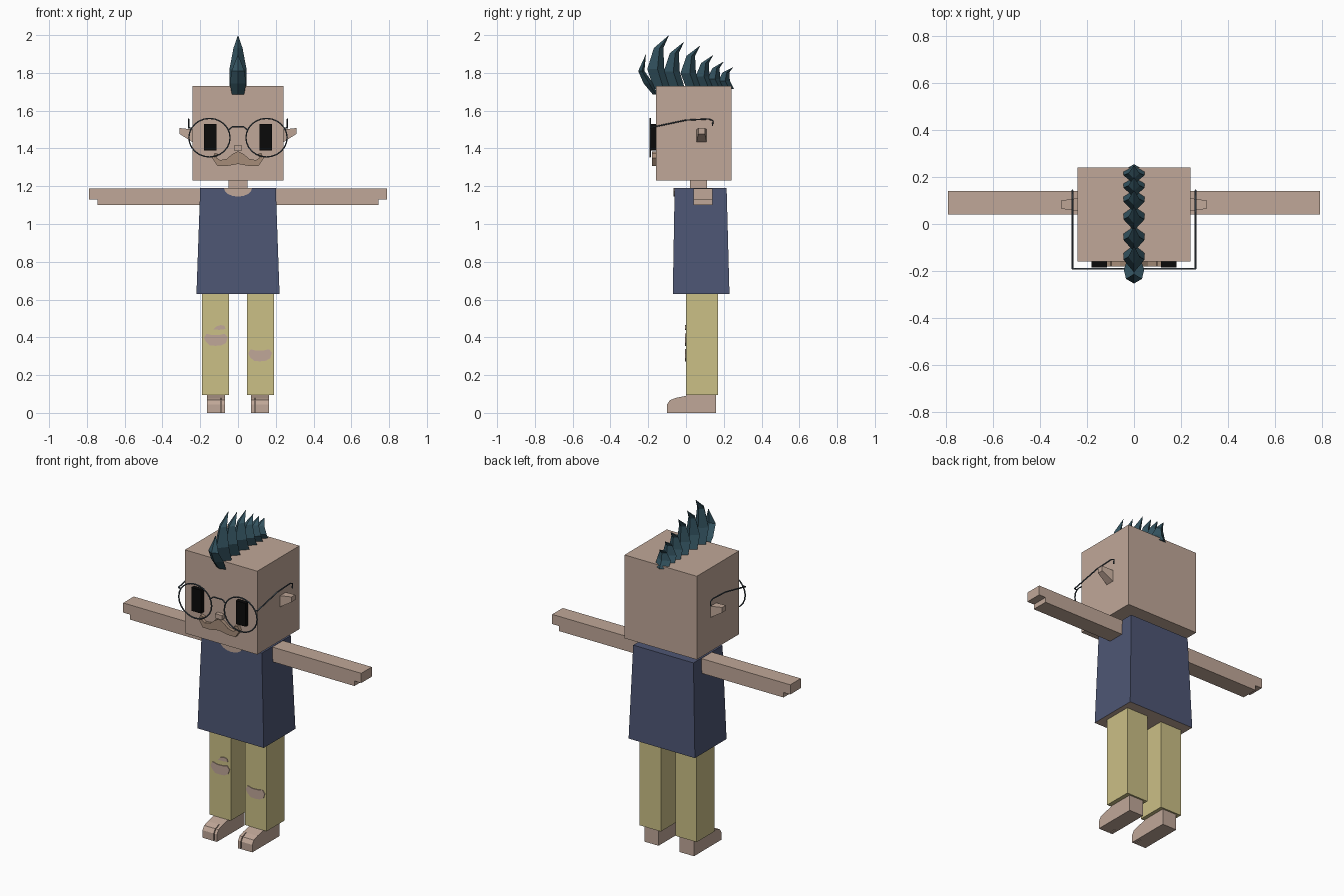
import bpy, bmesh, math

cube = bpy.data.objects.get("Cube")
if cube:
    bpy.data.objects.remove(cube, do_unlink=True)


def material(name, rgb):
    m = bpy.data.materials.new(name)
    m.use_nodes = True
    m.diffuse_color = (*rgb, 1)
    m.node_tree.nodes["Principled BSDF"].inputs["Base Color"].default_value = (*rgb, 1)
    return m


SKIN = material("skin", (0.53, 0.39, 0.315))
SHIRT = material("navy_shirt", (0.076, 0.093, 0.175))
TROUSERS = material("khaki", (0.60, 0.525, 0.24))
HAIR = material("teal_hair", (0.034, 0.088, 0.118))
BLACK = material("black", (0.003, 0.003, 0.003))
WIRE = material("grey_wire", (0.05, 0.068, 0.085))
BROWN = material("light_brown", (0.38, 0.265, 0.19))


def loft(name, rings, *mats):
    """Skin a stack of equal-length rings and cap both ends."""
    bm = bmesh.new()
    rows = [[bm.verts.new(p) for p in ring] for ring in rings]
    n = len(rows[0])
    for a, b in zip(rows, rows[1:]):
        for i in range(n):
            j = (i + 1) % n
            bm.faces.new((a[i], a[j], b[j], b[i]))
    bm.faces.new(rows[0])
    bm.faces.new(rows[-1])
    bmesh.ops.remove_doubles(bm, verts=bm.verts, dist=1e-5)
    bmesh.ops.recalc_face_normals(bm, faces=bm.faces)
    mesh = bpy.data.meshes.new(name)
    bm.to_mesh(mesh)
    bm.free()
    ob = bpy.data.objects.new(name, mesh)
    bpy.context.collection.objects.link(ob)
    for m in mats:
        mesh.materials.append(m)
    return ob


def rect(x, y, z):
    return [(x[0], y[0], z), (x[1], y[0], z), (x[1], y[1], z), (x[0], y[1], z)]


def box(name, x, y, z, mat):
    return loft(name, [rect(x, y, z[0]), rect(x, y, z[1])], mat)


def plate(name, outline, y, mat):
    """Extrude an x-z outline along y."""
    return loft(name, [[(px, d, pz) for px, pz in outline] for d in y], mat)


def slab(name, outline, x, mat):
    """Extrude a y-z outline along x."""
    return loft(name, [[(d, py, pz) for py, pz in outline] for d in x], mat)


def wire(name, points, closed=False):
    curve = bpy.data.curves.new(name, "CURVE")
    curve.dimensions = "3D"
    curve.bevel_depth = 0.004
    curve.bevel_resolution = 1
    s = curve.splines.new("POLY")
    s.points.add(len(points) - 1)
    for p, co in zip(s.points, points):
        p.co = (*co, 1)
    s.use_cyclic_u = closed
    curve.use_fill_caps = True
    curve.materials.append(WIRE)
    ob = bpy.data.objects.new(name, curve)
    bpy.context.collection.objects.link(ob)
    bpy.ops.object.select_all(action="DESELECT")
    bpy.context.view_layer.objects.active = ob
    ob.select_set(True)
    bpy.ops.object.convert(target="MESH")


def span(side, a, b):
    return sorted((side * a, side * b))


# Head, neck and nose
box("head", (-0.24, 0.24), (-0.16, 0.24), (1.23, 1.73), SKIN)
box("neck", (-0.05, 0.05), (0.02, 0.11), (1.15, 1.25), SKIN)
box("nose", (-0.022, 0.022), (-0.185, -0.155), (1.388, 1.415), SKIN)

# Shirt, with skin showing underneath
shirt = loft("shirt", [rect((-0.22, 0.22), (-0.07, 0.23), 0.63),
                       rect((-0.2, 0.2), (-0.06, 0.215), 1.19)], SHIRT, SKIN)
for f in shirt.data.polygons:
    f.material_index = int(f.normal.z < -0.9)
arc = [math.pi * i / 8 for i in range(9)]
plate("neckline", [(0.075 * math.cos(a), 1.191 - 0.046 * math.sin(a)) for a in arc],
      (-0.065, -0.057), SKIN)

# Moustache: one half outline, mirrored
half = [(0.03, 1.37), (0.06, 1.345), (0.095, 1.338), (0.115, 1.352), (0.1, 1.37),
        (0.123, 1.376), (0.137, 1.35), (0.108, 1.307), (0.06, 1.307)]
plate("moustache", [(0, 1.385)] + half + [(0, 1.318)] + [(-x, z) for x, z in half[::-1]],
      (-0.18, -0.158), BROWN)

# Paired parts
toe = [(-0.1, 0), (-0.1, 0.045), (-0.085, 0.068), (-0.05, 0.08), (-0.05, 0)]
heel = [(-0.05, 0), (-0.05, 0.08), (0, 0.09), (0.01, 0.1), (0.16, 0.1), (0.16, 0)]
for side, tag in ((1, "left"), (-1, "right")):
    box(tag + "_trouser_leg", span(side, 0.048, 0.19), (0, 0.17), (0.095, 0.64), TROUSERS)
    slab(tag + "_foot", heel, span(side, 0.07, 0.165), SKIN)
    slab(tag + "_big_toe", toe, span(side, 0.07, 0.087), SKIN)
    slab(tag + "_small_toes", toe, span(side, 0.092, 0.165), SKIN)
    # Arm with a notch below the fingertips
    plate(tag + "_arm", [(side * x, z) for x, z in
          ((0.19, 1.10), (0.745, 1.10), (0.745, 1.13), (0.79, 1.13), (0.79, 1.188), (0.19, 1.188))],
          (0.04, 0.14), SKIN)
    box(tag + "_eye", span(side, 0.115, 0.18), (-0.185, -0.158), (1.39, 1.53), BLACK)
    # Ear tapering outward and upward
    loft(tag + "_ear", [[(side * x, y, z) for y, z in ((y0, z0), (y1, z0), (y1, z1), (y0, z1))]
         for x, y0, y1, z0, z1 in ((0.235, 0.055, 0.11, 1.43, 1.5),
                                   (0.31, 0.065, 0.1, 1.477, 1.508))], SKIN)
    # Glasses
    ring = [2 * math.pi * i / 24 for i in range(24)]
    wire(tag + "_lens_rim", [(side * 0.151 + 0.109 * math.cos(a), -0.19, 1.457 + 0.102 * math.sin(a))
                             for a in ring], True)
    wire(tag + "_temple", [(side * 0.262, y, z) for y, z in
         ((-0.19, 1.51), (0, 1.55), (0.12, 1.556), (0.143, 1.546), (0.14, 1.52))])
    wire(tag + "_hinge", [(side * 0.246, -0.19, 1.507), (side * 0.262, -0.19, 1.51)])
wire("glasses_bridge", [(-0.05, -0.19, 1.497), (-0.03, -0.19, 1.515),
                        (0.03, -0.19, 1.515), (0.05, -0.19, 1.497)])


# Torn patches on the trousers
def patch(name, cx, cz, w, h, shape):
    plate(name, [(cx + w * u, cz + h * v) for u, v in shape], (-0.004, 0.003), SKIN)


tear = [(-1, 0.3), (-0.8, 1), (-0.3, 0.75), (0.3, 0.8), (0.75, 1), (1, 0.4), (0.85, -0.5),
        (0.5, -0.9), (0, -1), (-0.5, -0.95), (-0.85, -0.3)]
patch("right_knee_tear", -0.117, 0.387, 0.063, 0.032, tear)
patch("left_knee_tear", 0.117, 0.305, 0.063, 0.032, tear)
patch("right_small_tear", -0.098, 0.451, 0.033, 0.014,
      [(-1, -0.7), (-0.5, 0.5), (0.2, 1), (0.8, 0.7), (1, -0.5), (0, -0.8)])


# Mohawk: diamond-section spikes curving backward
def spike(name, sections, tip):
    rings = []
    for front, back, z, w in sections:
        mid = 0.4 * front + 0.6 * back
        rings.append([(0, front, z), (w, mid, z), (0, back, z), (-w, mid, z)])
    rings.append([(0, *tip)] * 4)
    bm_name = loft(name, rings[:-1] + [[(1e-4 * x, tip[0] + 1e-4 * y, tip[1])
                   for x, y in ((0, -1), (1, 0), (0, 1), (-1, 0))]], HAIR)
    return bm_name


spike("hair_spike_front", [(-0.175, -0.15, 1.685, 0.032), (-0.225, -0.175, 1.745, 0.043),
                           (-0.253, -0.22, 1.81, 0.034)], (-0.212, 1.9))
tips = [(-0.09, 2.0), (-0.01, 1.965), (0.075, 1.945), (0.145, 1.895), (0.2, 1.86), (0.25, 1.83)]
for k, (ty, tz) in enumerate(tips):
    h = tz - 1.715
    s = 0.5 + 0.5 * h / 0.285
    spike(f"hair_spike_{k + 1}", [(ty + s * f, ty + s * b, 1.715 + h * t, w) for f, b, t, w in
          ((-0.08, 0.005, 0, 0.045), (-0.115, -0.025, 0.37, 0.045), (-0.08, -0.03, 0.76, 0.024))],
          (ty, tz))
